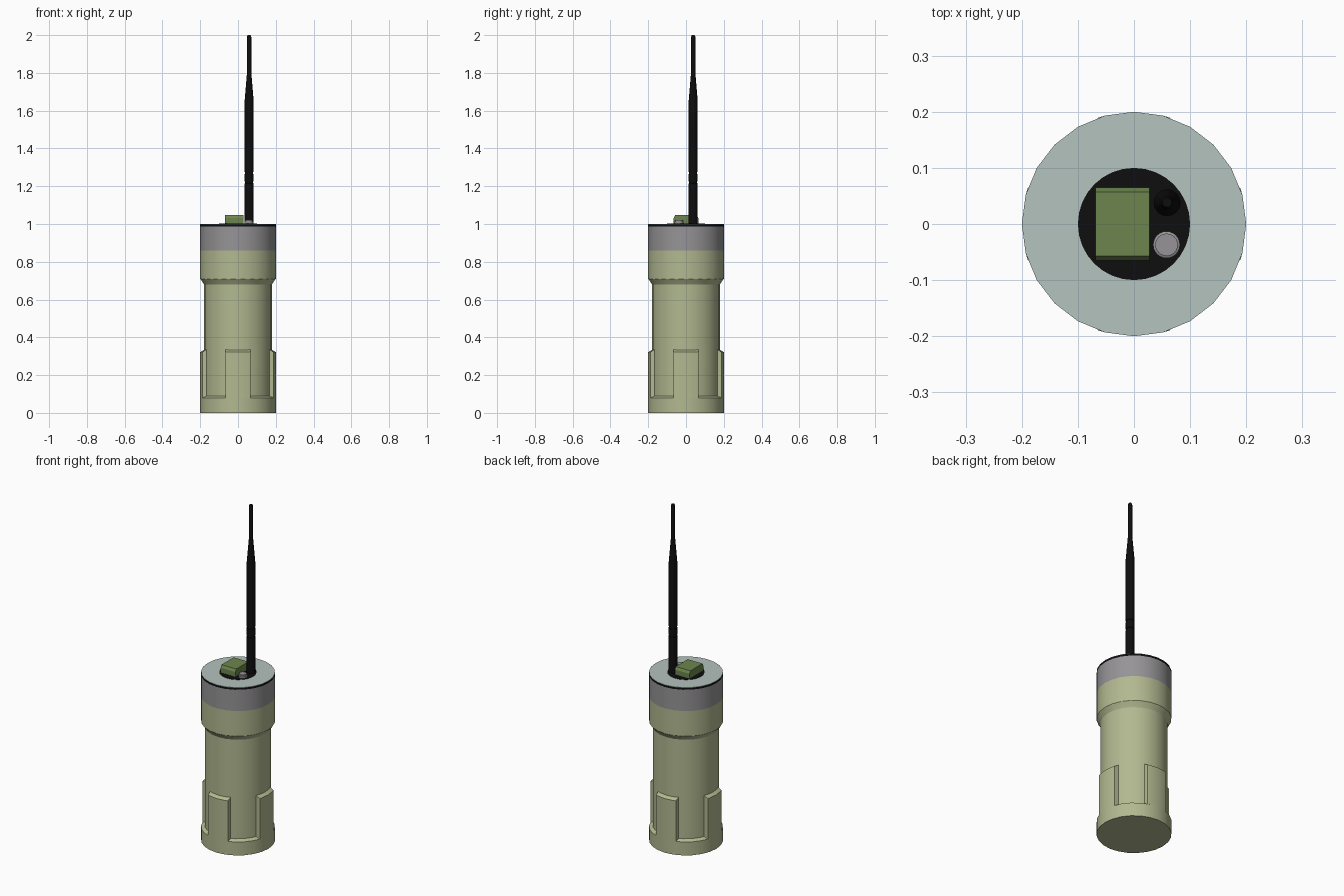
import bpy, bmesh
from math import radians, sin, cos, pi

cube = bpy.data.objects.get("Cube")
if cube:
    bpy.data.objects.remove(cube, do_unlink=True)


def material(name, r, g, b):
    def lin(c):
        c /= 255
        return c / 12.92 if c < 0.04045 else ((c + 0.055) / 1.055) ** 2.4
    col = (lin(r), lin(g), lin(b), 1)
    m = bpy.data.materials.new(name)
    m.use_nodes = True
    m.diffuse_color = col
    node = next(n for n in m.node_tree.nodes if n.type == 'BSDF_PRINCIPLED')
    node.inputs["Base Color"].default_value = col
    return m


olive = material("olive", 178, 184, 144)
grey = material("grey", 150, 148, 150)
black = material("black", 14, 14, 14)
pale = material("pale_grey_green", 180, 195, 190)
green = material("leaf_green", 108, 133, 78)


def finish(name, bm, mat, angle=30):
    bmesh.ops.recalc_face_normals(bm, faces=bm.faces)
    mesh = bpy.data.meshes.new(name)
    bm.to_mesh(mesh)
    bm.free()
    mesh.materials.append(mat)
    mesh.shade_smooth()
    mesh.set_sharp_from_angle(angle=radians(angle))
    ob = bpy.data.objects.new(name, mesh)
    bpy.context.collection.objects.link(ob)
    return ob


def lathe(name, profile, mat, sides=24, at=(0, 0), angle=30):
    """Turn (radius, z) pairs around a vertical axis and cap both ends."""
    bm = bmesh.new()
    rings = [[bm.verts.new((at[0] + r * cos(2 * pi * i / sides),
                            at[1] + r * sin(2 * pi * i / sides), z))
              for i in range(sides)] for r, z in profile]
    for a, b in zip(rings, rings[1:]):
        for i in range(sides):
            j = (i + 1) % sides
            bm.faces.new((a[i], a[j], b[j], b[i]))
    bm.faces.new(rings[0])
    bm.faces.new(rings[-1])
    return finish(name, bm, mat, angle)


# Main canister: foot band, narrow waist, flared shoulder
lathe("canister_body", [(0.2, 0), (0.2, 0.08), (0.18, 0.09), (0.18, 0.68),
                        (0.186, 0.69), (0.2, 0.71), (0.2, 0.86)], olive)
lathe("collar", [(0.2, 0.86), (0.2, 0.987)], grey)
lathe("rim", [(0.2, 0.987), (0.2, 0.998)], black)
lathe("top_plate", [(0.2, 0.998), (0.2, 1.0)], pale)
lathe("control_disc", [(0.1, 0.999), (0.1, 1.002)], black, sides=32)


# Raised lugs above the foot band, with sloping sides and top
def lug(name, heading):
    bm = bmesh.new()

    def row(radius, half, z):
        return [bm.verts.new((radius * cos(radians(heading + a)),
                              radius * sin(radians(heading + a)), z))
                for a in (-half, -15, 0, 15, half)]
    outer = [row(0.2, 19, z) for z in (0.08, 0.322)]
    inner = [row(0.178, 22, z) for z in (0.08, 0.335)]
    for lo, hi in (outer, inner, (outer[1], inner[1]), (outer[0], inner[0])):
        for i in range(4):
            bm.faces.new((lo[i], lo[i + 1], hi[i + 1], hi[i]))
    for end in (0, -1):
        bm.faces.new((outer[0][end], outer[1][end], inner[1][end], inner[0][end]))
    finish(name, bm, olive)


for name, heading in (("front", -90), ("left", 0), ("back", 90), ("right", 180)):
    lug(name + "_lug", heading)

# Tapered whip antenna with two grooves near its foot
antenna = [(0.024, 1.0)]
for z in (1.22, 1.27):
    antenna += [(0.024, z - 0.005), (0.021, z - 0.004),
                (0.021, z + 0.004), (0.024, z + 0.005)]
antenna += [(0.024, 1.65), (0.0115, 1.8), (0.0115, 1.99), (0.008, 2.0)]
lathe("antenna", antenna, black, sides=16, at=(0.059, 0.038))

# Small knob beside the antenna
lathe("knob", [(0.024, 1.0), (0.024, 1.012), (0.02, 1.014), (0.02, 1.022)],
      grey, at=(0.058, -0.037))

# Connector block, chamfered along its front and back top edges
bm = bmesh.new()
section = [(-0.065, 1.0), (-0.065, 1.032), (-0.057, 1.047),
           (0.057, 1.047), (0.065, 1.032), (0.065, 1.0)]
ends = [[bm.verts.new((x, y, z)) for y, z in section] for x in (-0.069, 0.028)]
for end in ends:
    bm.faces.new(end)
for i in range(len(section)):
    j = (i + 1) % len(section)
    bm.faces.new((ends[0][i], ends[0][j], ends[1][j], ends[1][i]))
finish("connector_block", bm, green, angle=20)
